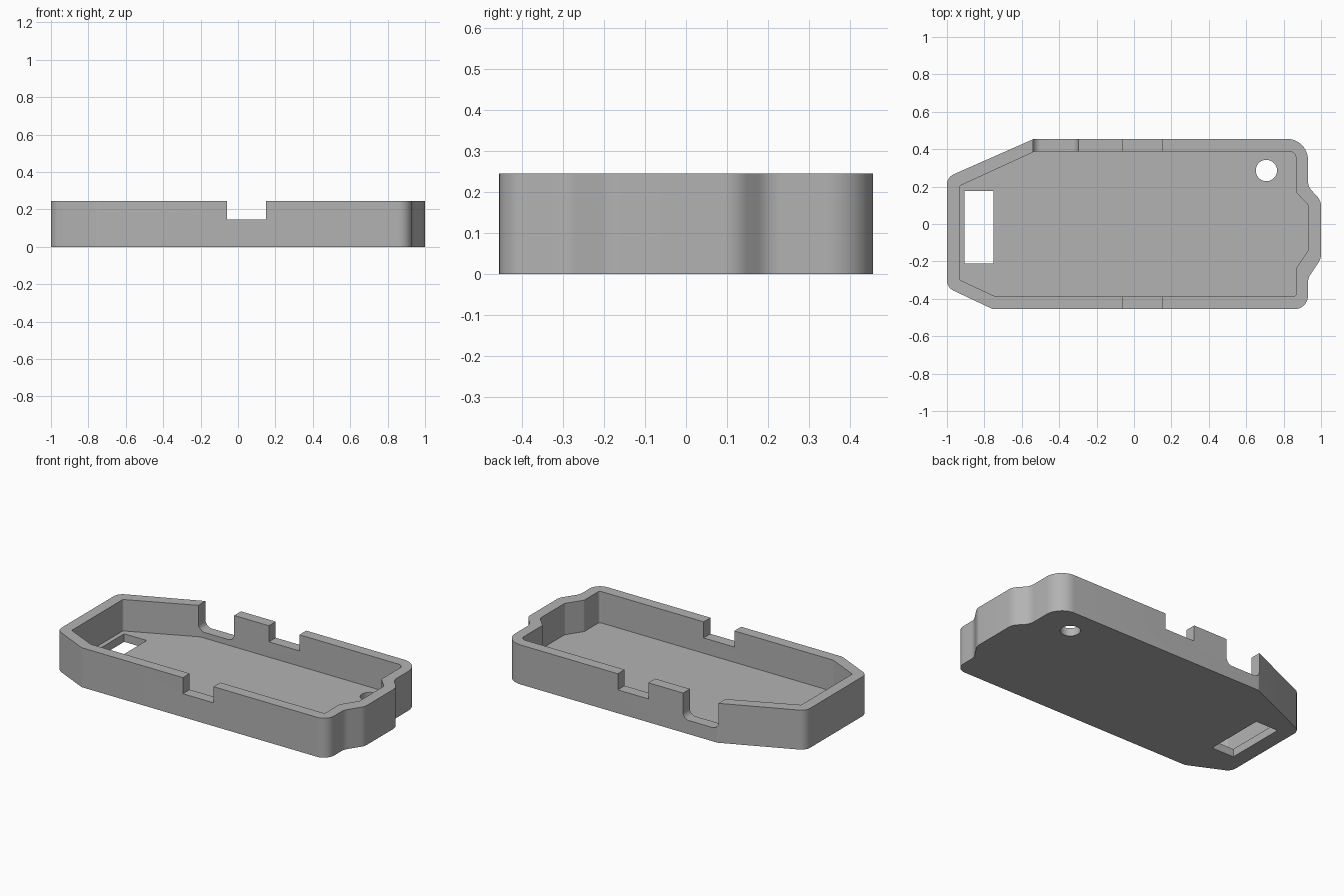
import bpy
import bmesh
import math
from mathutils import Vector

cube = bpy.data.objects.get("Cube")
if cube:
    bpy.data.objects.remove(cube, do_unlink=True)

HEIGHT, FLOOR = 0.245, 0.05

grey = bpy.data.materials.new("plain grey")
grey.use_nodes = True
grey.diffuse_color = (0.45, 0.45, 0.45, 1)
grey.node_tree.nodes["Principled BSDF"].inputs["Base Color"].default_value = grey.diffuse_color


def rounded(corners, steps=7):
    """Outline through (u, v, radius) corners, each filleted by an arc."""
    outline = []
    for i, (u, v, r) in enumerate(corners):
        p = Vector((u, v))
        if r == 0:
            outline.append(p)
            continue
        a = (Vector(corners[i - 1][:2]) - p).normalized()
        b = (Vector(corners[(i + 1) % len(corners)][:2]) - p).normalized()
        half = a.angle(b) / 2
        centre = p + (a + b).normalized() * r / math.sin(half)
        start = p + a * r / math.tan(half) - centre
        end = p + b * r / math.tan(half) - centre
        for k in range(steps + 1):
            arm = start.lerp(end, k / steps).normalized() * r
            outline.append(centre + arm)
    return outline


def prism(name, outline, low, high, axis="z"):
    """Extrude an outline along z (outline in xy) or along y (outline in xz)."""
    bm = bmesh.new()
    place = (lambda p: (p.x, p.y, low)) if axis == "z" else (lambda p: (p.x, low, p.y))
    face = bm.faces.new([bm.verts.new(place(p)) for p in outline])
    grown = bmesh.ops.extrude_face_region(bm, geom=[face])
    shift = (0, 0, high - low) if axis == "z" else (0, high - low, 0)
    moved = [g for g in grown["geom"] if isinstance(g, bmesh.types.BMVert)]
    bmesh.ops.translate(bm, verts=moved, vec=shift)
    bmesh.ops.recalc_face_normals(bm, faces=bm.faces)
    mesh = bpy.data.meshes.new(name)
    bm.to_mesh(mesh)
    bm.free()
    mesh.materials.append(grey)
    obj = bpy.data.objects.new(name, mesh)
    bpy.context.collection.objects.link(obj)
    return obj


def box_outline(u0, u1, v0, v1, r=0):
    return rounded([(u0, v0, r), (u1, v0, r), (u1, v1, 0), (u0, v1, 0)])


def cut(body, cutter):
    cutter.hide_render = True
    mod = body.modifiers.new(cutter.name, "BOOLEAN")
    mod.operation, mod.solver, mod.object = "DIFFERENCE", "EXACT", cutter
    bpy.context.view_layer.objects.active = body
    bpy.ops.object.modifier_apply(modifier=mod.name)
    bpy.data.objects.remove(cutter, do_unlink=True)


# Outer shell
shell = prism("tray_shell", rounded([
    (-1, -0.34, 0.06), (-0.755, -0.455, 0.04), (0.93, -0.455, 0.07),
    (0.93, -0.29, 0.08), (1, -0.185, 0.08), (1, 0.125, 0.08),
    (0.93, 0.2, 0.08), (0.93, 0.455, 0.11), (-0.535, 0.455, 0.02),
    (-1, 0.25, 0.06)]), 0, HEIGHT)

# Open cavity
cut(shell, prism("cavity", rounded([
    (-0.933, -0.298, 0.012), (-0.74, -0.388, 0.012), (0.866, -0.388, 0.015),
    (0.866, -0.24, 0.02), (0.932, -0.14, 0.02), (0.932, 0.1, 0.02),
    (0.866, 0.17, 0.02), (0.866, 0.388, 0.035), (-0.53, 0.388, 0.012),
    (-0.933, 0.203, 0.012)]), FLOOR, 0.4))

# Slot and round hole through the floor
cut(shell, prism("slot", box_outline(-0.905, -0.75, -0.21, 0.176), -0.1, 0.15))
ring = [Vector((0.708 + 0.057 * math.cos(t), 0.286 + 0.057 * math.sin(t)))
        for t in (math.tau * k / 40 for k in range(40))]
cut(shell, prism("round_hole", ring, -0.1, 0.15))

# Matching notches in the front and back walls
for side, y in (("front", -0.42), ("back", 0.42)):
    cut(shell, prism(side + "_notch", box_outline(-0.06, 0.15, 0.145, 0.4),
                     y - 0.07, y + 0.07, "y"))

# Deep notch with rounded lower corners in the back wall
cut(shell, prism("deep_notch", box_outline(-0.54, -0.298, 0.085, 0.4, 0.04), 0.35, 0.5, "y"))

# Smooth the fillets, keep the edges crisp
bpy.ops.object.select_all(action="DESELECT")
shell.select_set(True)
bpy.context.view_layer.objects.active = shell
bpy.ops.object.shade_smooth_by_angle(angle=math.radians(25))
